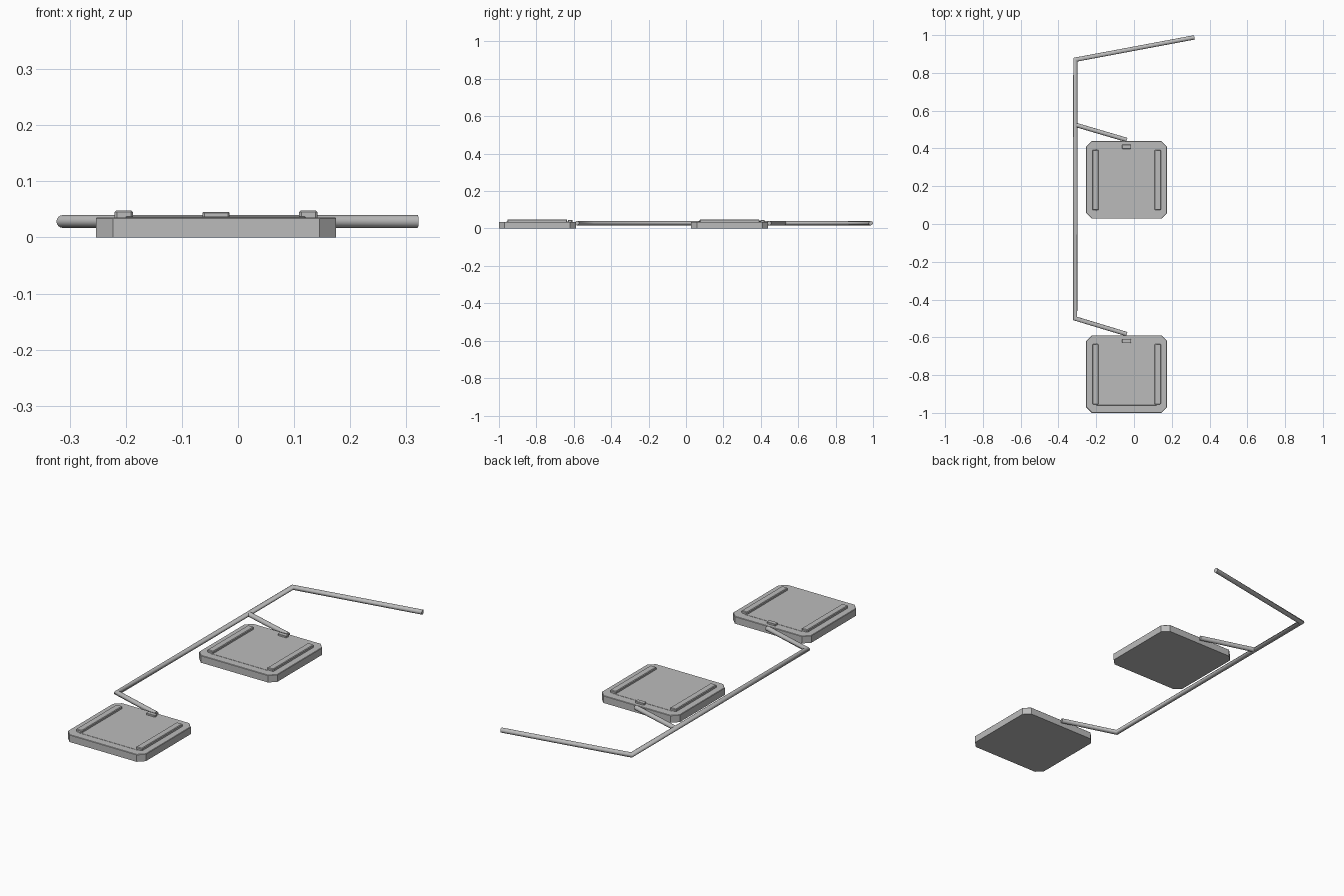
import bpy, bmesh, math
from mathutils import Vector

if "Cube" in bpy.data.objects:
    bpy.data.objects.remove(bpy.data.objects["Cube"])

grey = bpy.data.materials.new("plain_grey")
grey.diffuse_color = (0.5, 0.5, 0.5, 1)
grey.use_nodes = True
grey.node_tree.nodes["Principled BSDF"].inputs["Base Color"].default_value = grey.diffuse_color


def finish(name, bm, smooth=False):
    bmesh.ops.recalc_face_normals(bm, faces=bm.faces)
    for f in bm.faces:
        f.smooth = smooth and len(f.verts) == 4
    me = bpy.data.meshes.new(name)
    bm.to_mesh(me)
    bm.free()
    me.materials.append(grey)
    ob = bpy.data.objects.new(name, me)
    bpy.context.collection.objects.link(ob)
    return ob


def slab(name, x0, x1, y0, y1, z0, z1, corner, edge):
    """Extruded rectangle with cut corners and a chamfered top edge."""
    cx, cy, hx, hy = (x0 + x1) / 2, (y0 + y1) / 2, (x1 - x0) / 2, (y1 - y0) / 2
    bm = bmesh.new()

    def ring(inset, z):
        a, b, c = hx - inset, hy - inset, max(corner - inset * 0.6, 0.001)
        pts = [(a, -b + c), (a, b - c), (a - c, b), (-a + c, b),
               (-a, b - c), (-a, -b + c), (-a + c, -b), (a - c, -b)]
        return [bm.verts.new((cx + x, cy + y, z)) for x, y in pts]

    rings = [ring(0, z0), ring(0, z1 - edge), ring(edge, z1)]
    for r, s in zip(rings, rings[1:]):
        for i in range(8):
            j = (i + 1) % 8
            bm.faces.new((r[i], r[j], s[j], s[i]))
    bm.faces.new(rings[0])
    bm.faces.new(rings[-1])
    return finish(name, bm)


def pipe(name, path, radius=0.0115, z=0.0285, sides=16):
    """Round tube swept along a flat path with mitred bends."""
    pts = [Vector((x, y, z)) for x, y in path]
    dirs = [(b - a).normalized() for a, b in zip(pts, pts[1:])]
    bm = bmesh.new()
    rings = []
    for i, p in enumerate(pts):
        d0, d1 = dirs[max(i - 1, 0)], dirs[min(i, len(dirs) - 1)]
        t = (d0 + d1).normalized()
        side = Vector((-t.y, t.x, 0)) / t.dot(d0)
        rings.append([bm.verts.new(p + radius * (side * math.cos(a) + Vector((0, 0, math.sin(a)))))
                      for a in (2 * math.pi * k / sides for k in range(sides))])
    for r, s in zip(rings, rings[1:]):
        for k in range(sides):
            j = (k + 1) % sides
            bm.faces.new((r[k], r[j], s[j], s[k]))
    bm.faces.new(rings[0])
    bm.faces.new(rings[-1])
    return finish(name, bm, True)


# Two identical pads, each with side rails, a raised panel and a small tab
for label, y in (("front", -1.0), ("rear", 0.028)):
    slab(label + "_pad", -0.253, 0.175, y, y + 0.411, 0, 0.036, 0.03, 0.002)
    slab(label + "_panel", -0.2, 0.12, y + 0.04, y + 0.37, 0.034, 0.037, 0.002, 0.0005)
    for side, x in (("left", -0.2035), ("right", 0.1255)):
        slab(f"{label}_{side}_rail", x - 0.0165, x + 0.0165, y + 0.045, y + 0.365,
             0.034, 0.048, 0.004, 0.003)
    slab(label + "_tab", -0.063, -0.015, y + 0.37, y + 0.392, 0.034, 0.045, 0.003, 0.001)

# Long bent feed pipe, ending at the front pad
pipe("main_pipe", [(0.320, 0.988), (-0.310, 0.870), (-0.312, -0.500), (-0.038, -0.583)])

# Short branch to the rear pad
pipe("branch_pipe", [(-0.310, 0.525), (-0.038, 0.445)])
